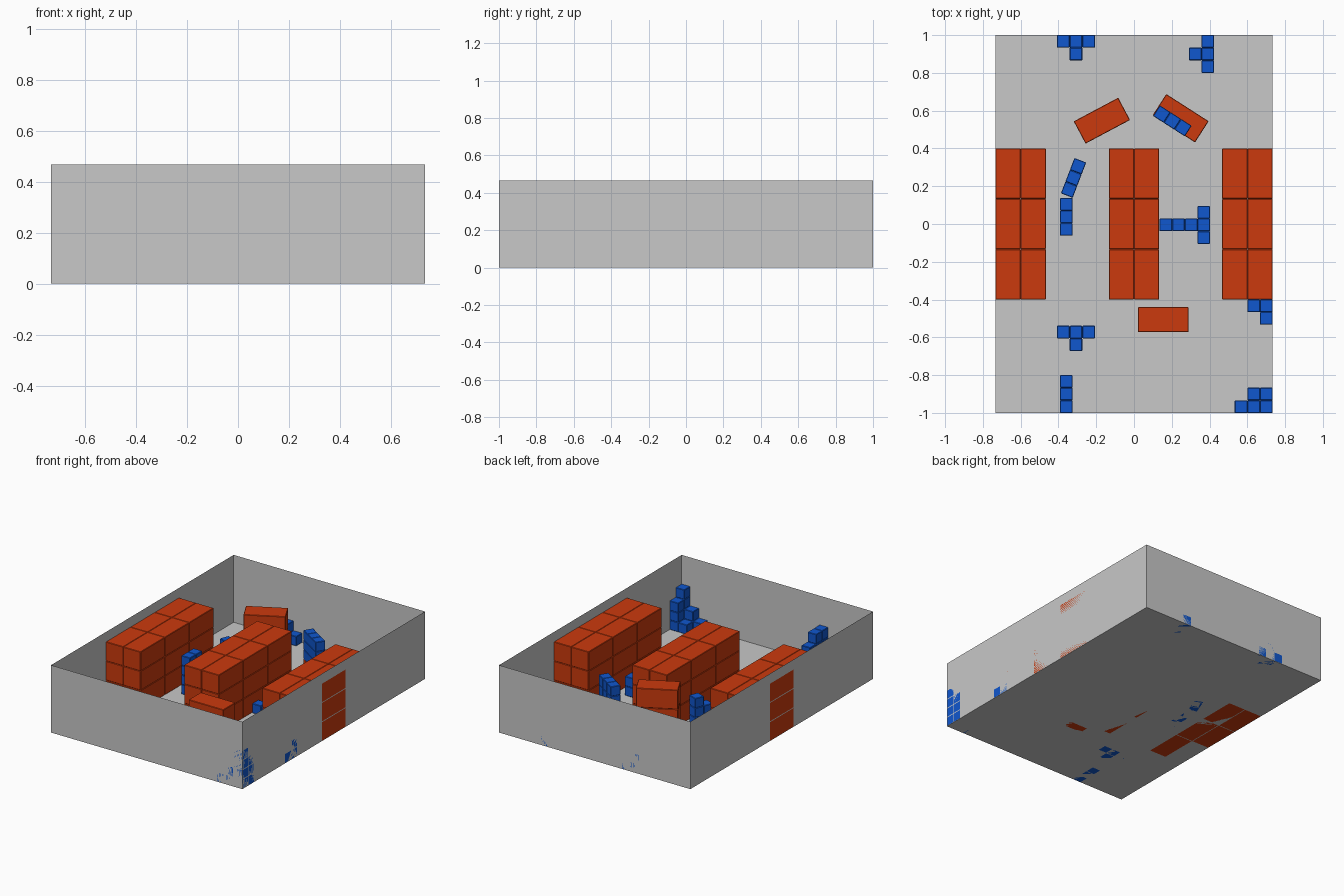
import bpy, bmesh
from math import radians
from mathutils import Matrix, Vector

if "Cube" in bpy.data.objects:
    bpy.data.objects.remove(bpy.data.objects["Cube"])

U = 1 / 15                      # side of one small block; everything sits on this module
BEV = 0.003


def material(name, rgb):
    m = bpy.data.materials.new(name)
    m.diffuse_color = (*rgb, 1)
    m.use_nodes = True
    m.node_tree.nodes["Principled BSDF"].inputs["Base Color"].default_value = m.diffuse_color
    return m


GREY = material("wall grey", (0.58, 0.58, 0.58))
ORANGE = material("crate orange", (0.60, 0.042, 0.004))
BLUE = material("block blue", (0.005, 0.095, 0.62))


def finish(name, bm, mat):
    me = bpy.data.meshes.new(name)
    bm.to_mesh(me)
    bm.free()
    me.materials.append(mat)
    ob = bpy.data.objects.new(name, me)
    bpy.context.collection.objects.link(ob)
    return ob


def boxes(name, items, size, mat):
    """items: list of (x, y, z of base, turn in degrees), each a chamfered box."""
    bm = bmesh.new()
    for x, y, z, turn in items:
        mx = (Matrix.Translation((x, y, z + size[2] / 2)) @ Matrix.Rotation(radians(turn), 4, 'Z')
              @ Matrix.Diagonal((*size, 1)))
        bmesh.ops.create_cube(bm, size=1, matrix=mx)
    bmesh.ops.bevel(bm, geom=bm.edges[:], offset=BEV, segments=1, affect='EDGES')
    return finish(name, bm, mat)


# open-topped room: floor and four thin walls
bm = bmesh.new()
bmesh.ops.create_cube(bm, size=1, matrix=Matrix.Translation((0, 0, 3.5 * U))
                      @ Matrix.Diagonal((22 * U, 30 * U, 7 * U, 1)))
bmesh.ops.delete(bm, geom=[f for f in bm.faces if f.normal.z > 0.5], context='FACES_ONLY')
finish("room_shell", bm, GREY)

# three big crate stacks: 2 wide, 3 long, 3 high
for name, cx in (("left", -9), ("middle", 0), ("right", 9)):
    items = [((cx + i) * U, j * 4 * U, k * 2 * U, 0)
             for i in (-1, 1) for j in (-1, 0, 1) for k in range(3)]
    boxes(name + "_crate_stack", items, (2 * U, 4 * U, 2 * U), ORANGE)

# loose crates lying crosswise
for name, x, y, turn, high in (("front_crates", 0.155, -0.506, 0, 2),
                               ("turned_crates", -0.17, 0.547, 28, 3),
                               ("turned_low_crate", 0.247, 0.56, -32.7, 1)):
    boxes(name, [(x, y, k * 2 * U, turn) for k in range(high)], (4 * U, 2 * U, 2 * U), ORANGE)


def block_group(name, x, y, columns, turn=0, base=0):
    """columns: (i, j, height) in block units about the point x, y."""
    rot = Matrix.Rotation(radians(turn), 3, 'Z')
    items = []
    for i, j, high in columns:
        p = rot @ Vector((i * U, j * U, 0))
        items += [(x + p.x, y + p.y, base + k * U, turn) for k in range(high)]
    boxes(name, items, (U, U, U), BLUE)


T_DOWN = [(-1, 0, 1), (0, 0, 2), (1, 0, 1), (0, -1, 1)]
T_LEFT = [(0, -1, 1), (0, 0, 2), (0, 1, 1), (-1, 0, 1)]
ROW = [(0, -1, 4), (0, 0, 4), (0, 1, 3)]

block_group("back_left_blocks", -0.307, 1 - U / 2, T_DOWN)
block_group("back_right_blocks", 0.391, 0.9, T_LEFT)
block_group("front_left_blocks", -0.307, -0.572, T_DOWN)
block_group("aisle_block_wall", -0.358, 0.038, ROW)
block_group("front_block_wall", -0.358, -0.9, ROW)
block_group("turned_block_wall", -0.32, 0.244, [(-1, 0, 2), (0, 0, 3), (1, 0, 4)], 69)
block_group("right_aisle_blocks", 0.369, -0.005,
            [(-3, 0, 1), (-2, 0, 1), (-1, 0, 1), (0, -1, 2), (0, 0, 2), (0, 1, 2)])
block_group("block_wall_on_crate", 0.203, 0.546, [(-1, 0, 3), (0, 0, 3), (1, 0, 3)], -32.7, 2 * U)
block_group("right_stack_blocks", 10.5 * U, -6.5 * U, [(-1, 0, 1), (0, 0, 2), (0, -1, 1)])
block_group("corner_block_steps", 10.5 * U, -14.5 * U,
            [(0, 0, 4), (0, 1, 3), (-1, 0, 2), (-1, 1, 1), (-2, 0, 1)])
